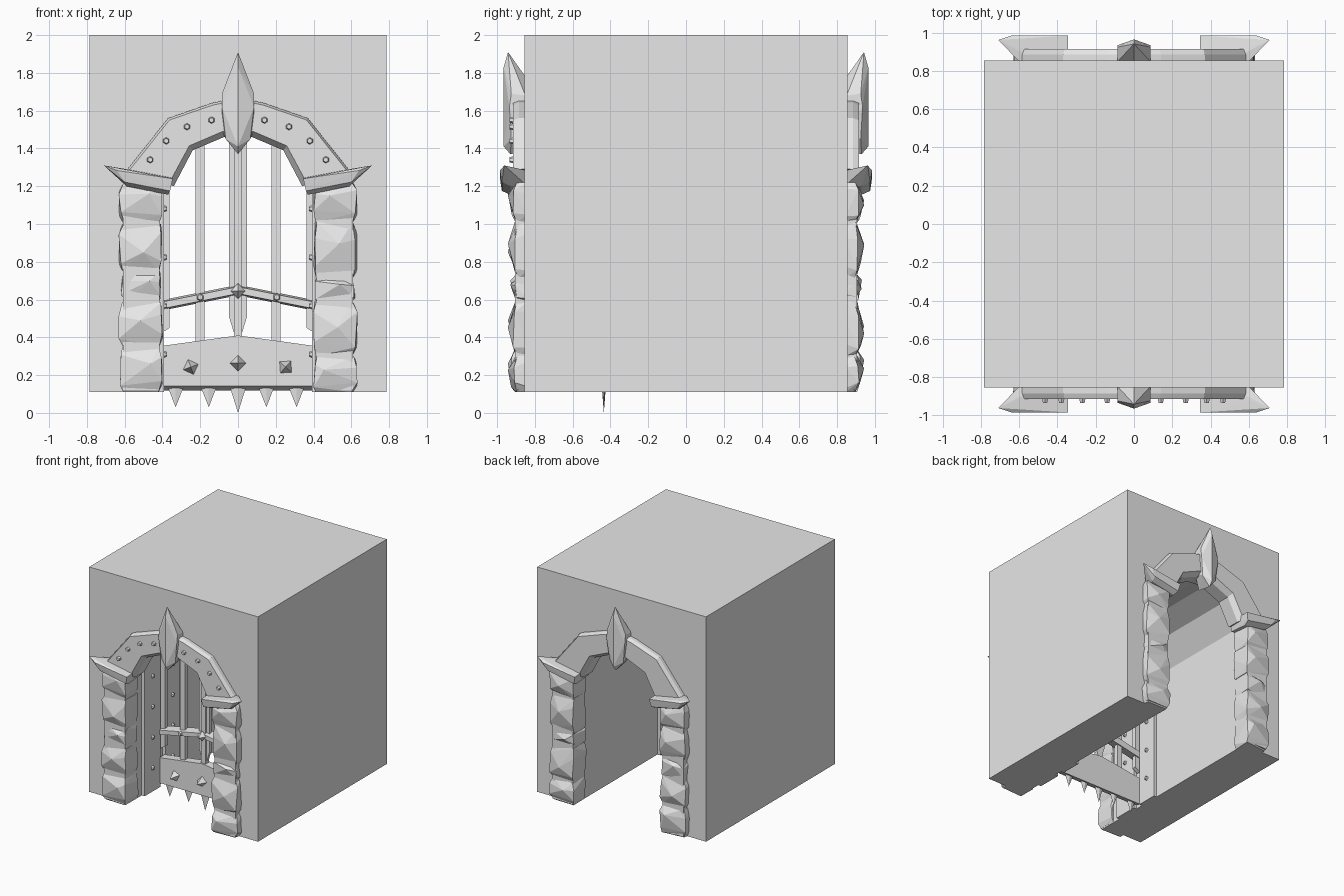
import bpy, bmesh, random
from mathutils import Vector, Matrix

random.seed(4)
cube = bpy.data.objects.get("Cube")
if cube:
    bpy.data.objects.remove(cube, do_unlink=True)

stone = bpy.data.materials.new("plain_grey")
stone.use_nodes = True
GREY = (0.8, 0.8, 0.8, 1)
stone.diffuse_color = GREY
stone.node_tree.nodes["Principled BSDF"].inputs["Base Color"].default_value = GREY


def finish(name, bm):
    bmesh.ops.recalc_face_normals(bm, faces=bm.faces[:])
    mesh = bpy.data.meshes.new(name)
    bm.to_mesh(mesh)
    bm.free()
    mesh.materials.append(stone)
    ob = bpy.data.objects.new(name, mesh)
    bpy.context.collection.objects.link(ob)
    return ob


def hull(name, pts, sx=1, sy=1):
    """Convex solid around points, optionally mirrored."""
    bm = bmesh.new()
    for x, y, z in pts:
        bm.verts.new((x * sx, y * sy, z))
    res = bmesh.ops.convex_hull(bm, input=bm.verts[:])
    loose = [v for v in bm.verts if not v.link_faces]
    bmesh.ops.delete(bm, geom=loose, context='VERTS')
    return finish(name, bm)


def loft(name, rings, sy=1):
    """Skin a row of equal rings and cap both ends."""
    bm = bmesh.new()
    vs = [[bm.verts.new((x, y * sy, z)) for x, y, z in r] for r in rings]
    n = len(vs[0])
    for a, b in zip(vs, vs[1:]):
        for i in range(n):
            j = (i + 1) % n
            bm.faces.new((a[i], a[j], b[j], b[i]))
    bm.faces.new(vs[0])
    bm.faces.new(vs[-1])
    return finish(name, bm)


def box(name, x0, x1, y0, y1, z0, z1, sx=1):
    return hull(name, [(x, y, z) for x in (x0, x1) for y in (y0, y1) for z in (z0, z1)], sx)


def stud(name, at, direction, r1, r2, length, sides, flat=1, spin=0):
    """Tapered prism that starts at a point and runs along a direction."""
    bm = bmesh.new()
    bmesh.ops.create_cone(bm, cap_ends=True, segments=sides, radius1=r1, radius2=r2, depth=length)
    d = Vector(direction)
    rot = d.to_track_quat('Z', 'Y').to_matrix().to_4x4()
    bm.transform(Matrix.Translation(Vector(at) + d * length / 2) @ rot
                 @ Matrix.Rotation(spin, 4, 'Z'))
    if flat != 1:
        for v in bm.verts:
            v.co.y = at[1] + (v.co.y - at[1]) * flat
    if r2 == 0:
        bmesh.ops.remove_doubles(bm, verts=bm.verts[:], dist=1e-5)
    return finish(name, bm)


def both(half):
    """Complete a right half profile that ends on the centre line."""
    return half + [tuple([-p[0], *p[1:]]) for p in half[-2::-1]]


# Wall block with an arched passage all the way through
BASE, W, D = 0.11, 0.785, 0.855
opening = both([(0.42, BASE), (0.42, 1.21), (0.29, 1.41), (0.1, 1.49), (0, 1.5)])
section = opening + [(-W, BASE), (-W, 2), (W, 2), (W, BASE)]
loft("wall_block", [[(x, y, z) for x, z in section] for y in (-D, D)])

# Arch stations: outer x, z and inner x, z
arch = [(0.585, 1.29, 0.34, 1.2), (0.37, 1.56, 0.24, 1.39),
        (0.14, 1.64, 0.075, 1.46), (0, 1.67, 0, 1.47)]
stations = arch + [(-a, b, -c, d) for a, b, c, d in arch[-2::-1]]
tiers = {-1: [0.11, 0.35, 0.585, 0.75, 1.0, 1.22],
         1: [0.11, 0.3, 0.59, 0.715, 1.01, 1.22]}


def jit(amount):
    return random.uniform(-amount, amount)


def pillar_stone(name, z0, z1, sx, sy):
    """Rough block with a bulging, chipped face."""
    thin = 0.012 if z1 - z0 < 0.18 else 0
    pts = []
    for t, inset in ((0.0, 0.025), (0.2, 0.004), (0.75, 0.004), (1.0, 0.022)):
        z = z0 + (z1 - z0) * t
        k = inset + thin
        edge = 0 if t in (0, 1) else 0.02
        for x, y in ((0.402 + k / 2, -0.925), (0.63 - k, -0.915),
                     (0.63 - k, -0.84), (0.402 + k / 2, -0.755)):
            front = y < -0.9
            pts.append((x + jit(0.007), y + (k if front else 0) + jit(0.006), z + jit(edge)))
    # off-centre peak on the face
    pts.append((0.5 + jit(0.05), -0.943 + thin, z0 + (z1 - z0) * random.uniform(0.4, 0.75)))
    hull(name, pts, sx, sy)


for sy, side in ((1, "front"), (-1, "back")):
    # Faceted arch band, its front face drawn in from both edges
    rings = []
    for ox, oz, ix, iz in stations:
        o, i = Vector((ox, oz)), Vector((ix, iz))
        step = (i - o).normalized() * 0.03
        fo, fi = o + step * 0.4, i - step
        rings.append([(ox, -0.76, oz), (ox, -0.885, oz), (fo.x, -0.915, fo.y),
                      (fi.x, -0.915, fi.y), (ix, -0.87, iz), (ix, -0.76, iz)])
    loft(side + "_arch", rings, sy)

    # Pointed keystone with a ridge down the middle
    outline = [(0.022, -0.89, 1.79), (0.085, -0.925, 1.69), (0.085, -0.935, 1.62),
               (0.065, -0.925, 1.45)]
    key = [(0, -0.942, 1.91), (0, -0.965, 1.83), (0, -0.965, 1.41), (0, -0.93, 1.37),
           (0, -0.85, 1.78), (0, -0.8, 1.39)]
    hull(side + "_keystone", key + [(0, -0.86, 1.4)]
         + [(s * x, y, z) for x, y, z in outline[1:] for s in (-1, 1)]
         + [(s * 0.085, -0.85, z) for z in (1.5, 1.68) for s in (-1, 1)], 1, sy)

    for sx, hand in ((1, "left"), (-1, "right")):
        label = f"{side}_{hand}"
        # Pillar of stacked stones around a plain core
        zs = tiers[sx]
        for n, (z0, z1) in enumerate(zip(zs, zs[1:])):
            pillar_stone(f"{label}_pillar_stone_{n + 1}", z0, z1, sx, sy)
        hull(label + "_pillar_core", [(x, y, z) for x in (0.415, 0.61)
             for y in (-0.905, -0.77) for z in (0.12, 1.2)], sx, sy)
        # Horned capital
        hull(label + "_capital", [
            (0.71, -0.962, 1.31), (0.64, -0.985, 1.283), (0.345, -0.985, 1.24),
            (0.6, -0.975, 1.222), (0.36, -0.975, 1.175), (0.59, -0.93, 1.2),
            (0.37, -0.93, 1.155), (0.62, -0.925, 1.295), (0.6, -0.85, 1.285),
            (0.59, -0.85, 1.21), (0.345, -0.77, 1.25), (0.37, -0.76, 1.17),
            (0.5, -0.76, 1.26), (0.5, -0.76, 1.19)], sx, sy)

# Bolts on the front arch
for sx in (-1, 1):
    for n, (x, z) in enumerate([(0.465, 1.34), (0.38, 1.44), (0.27, 1.515), (0.14, 1.55)]):
        stud(f"arch_bolt_{n}", (sx * x, -0.905, z), (0, -1, 0), 0.021, 0.013, 0.03, 6)

# Guide rails on the passage walls, with studs
for sx in (-1, 1):
    for y0, y1 in ((-0.68, -0.47), (-0.4, -0.22)):
        box("guide_rail", 0.392, 0.43, y0, y1, BASE, 1.24, sx)
        for n in range(4):
            stud("rail_stud", (sx * 0.394, (y0 + y1) / 2, 0.31 + 0.257 * n),
                 (-sx, 0, 0), 0.02, 0.012, 0.018, 6)

# Gate: upright bars
GY = -0.435
for sx in (-1, 1):
    box("gate_bar", 0.178, 0.224, GY - 0.015, GY + 0.02, 0.33, 1.46, sx)
    hull("gate_edge_bar", [(x, y, z) for y in (GY - 0.015, GY + 0.02)
         for x, z in ((0.362, 0.45), (0.41, 0.42), (0.362, 1.3), (0.41, 1.23))], sx)
plank = both([(0.048, 1.49), (0.048, 0.51), (0.02, 0.42), (0, 0.41)])
hull("gate_centre_plank", [(x, y, z) for x, z in plank for y in (GY - 0.012, GY + 0.015)])
box("gate_centre_bar", -0.022, 0.022, GY - 0.028, GY + 0.02, 0.38, 1.49)

# Gate: peaked cross bar, centre boss and bolts
rings = []
for x, z in ((0.4, 0.57), (0, 0.65), (-0.4, 0.57)):
    rings.append([(x, GY - 0.045, z - 0.018), (x, GY - 0.045, z + 0.018),
                  (x, GY + 0.03, z + 0.028), (x, GY + 0.03, z - 0.028)])
loft("gate_cross_bar", rings)
stud("cross_bar_boss", (0, GY - 0.04, 0.645), (0, -1, 0), 0.042, 0, 0.05, 4)
for x in (-0.2, 0.205):
    stud("cross_bar_bolt", (x, GY - 0.04, 0.612), (0, -1, 0), 0.022, 0.014, 0.02, 6)

# Gate: bottom board with pyramid studs
top = [(-0.4, 0.355), (0, 0.41), (0.4, 0.355)]
hull("gate_board", [(x, y, z) for y in (GY - 0.04, GY + 0.03) for x, z in top]
     + [(s * 0.4, y, z) for s in (-1, 1) for y, z in ((GY - 0.04, 0.143), (GY + 0.03, 0.118))])
for x, z, spin in ((-0.25, 0.243, 0.35), (0, 0.263, 0), (0.252, 0.243, 0.85)):
    stud("board_spike", (x, GY - 0.035, z), (0, -1, 0), 0.045, 0, 0.08, 4, 1, spin)

# Gate: points below the board
for x, tip in ((-0.33, 0.03), (-0.155, 0.03), (0, 0), (0.15, 0.03), (0.31, 0.03)):
    stud("gate_point", (x, GY, 0.145), (0, 0, -1), 0.045, 0, 0.145 - tip, 4, 0.25)
